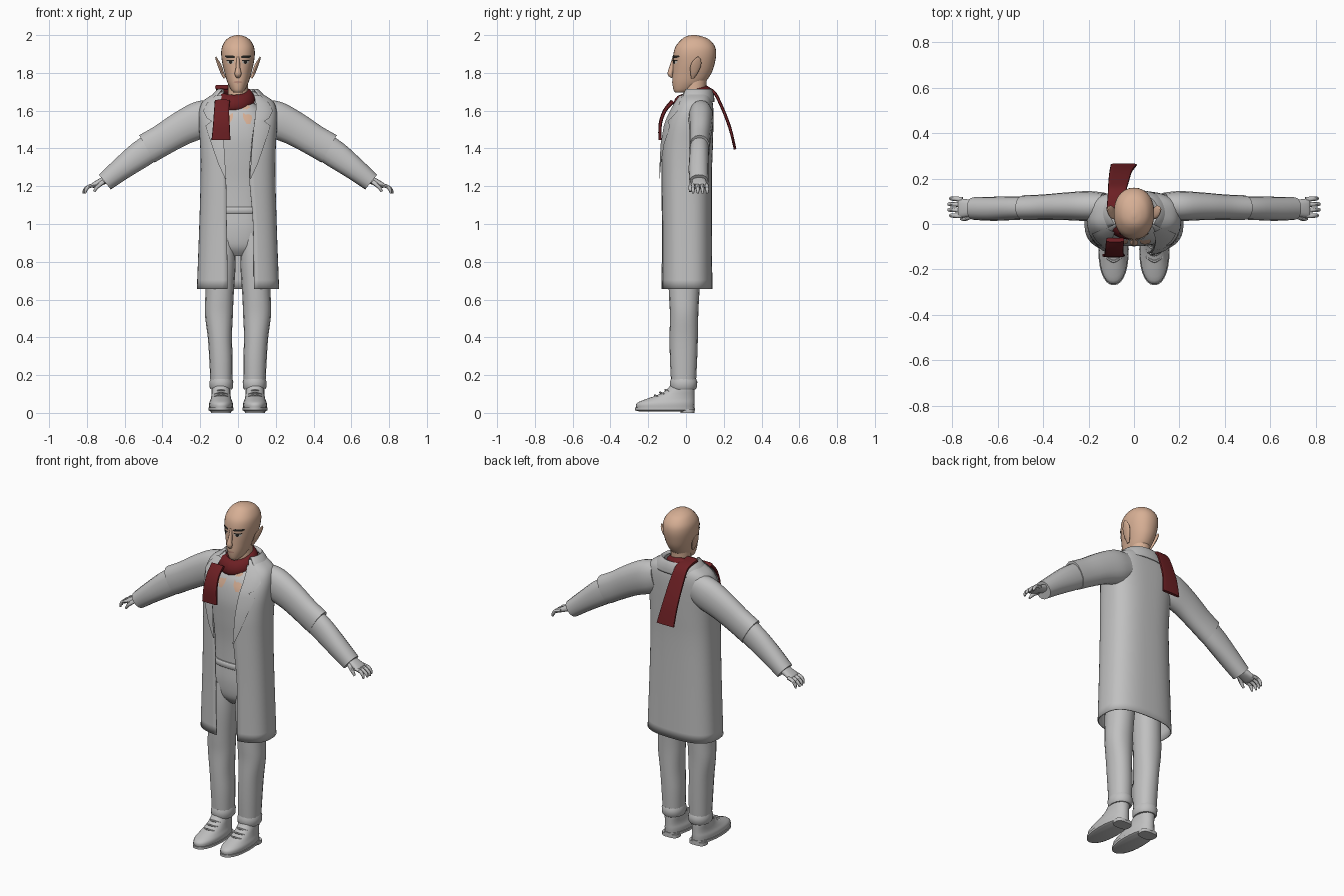
import bpy, bmesh, math
from mathutils import Vector


def material(name, rgb):
    m = bpy.data.materials.new(name)
    m.diffuse_color = (*rgb, 1)
    return m


GREY = material("light grey cloth", (0.53, 0.53, 0.53))
SKIN = material("skin", (0.68, 0.43, 0.30))
RED = material("dark red wool", (0.15, 0.014, 0.017))
DARK = material("dark hair", (0.02, 0.018, 0.015))
WHITE = material("eye white", (0.55, 0.52, 0.47))
LIP = material("lip", (0.50, 0.27, 0.20))


def spline(rows, k=5):
    """Smoothly resample a list of tuples (Catmull-Rom)."""
    out = []
    for i in range(len(rows) - 1):
        a, b, c, d = rows[max(i - 1, 0)], rows[i], rows[i + 1], rows[min(i + 2, len(rows) - 1)]
        for j in range(k):
            t = j / k
            out.append(tuple(0.5 * (2 * q + (r - p) * t + (2 * p - 5 * q + 4 * r - s) * t * t
                             + (3 * q - p - 3 * r + s) * t ** 3) for p, q, r, s in zip(a, b, c, d)))
    return out + [tuple(rows[-1])]


def skin_rings(name, rings, mat, closed=True, caps=True, front=False, thick=0):
    """Join rows of points into a smooth surface."""
    bm = bmesh.new()
    vs = [[bm.verts.new(p) for p in r] for r in rings]
    n = len(vs[0])
    for a, b in zip(vs, vs[1:]):
        for i in range(n if closed else n - 1):
            j = (i + 1) % n
            bm.faces.new((a[i], a[j], b[j], b[i]))
    if closed and caps:
        bm.faces.new(vs[0][::-1])
        bm.faces.new(vs[-1])
    bm.normal_update()
    if front:
        bmesh.ops.reverse_faces(bm, faces=[f for f in bm.faces if f.normal.y > 0])
    else:
        bmesh.ops.recalc_face_normals(bm, faces=bm.faces)
    me = bpy.data.meshes.new(name)
    bm.to_mesh(me)
    bm.free()
    me.materials.append(mat)
    ob = bpy.data.objects.new(name, me)
    bpy.context.collection.objects.link(ob)
    if thick:
        mod = ob.modifiers.new("thickness", "SOLIDIFY")
        mod.thickness, mod.offset = thick, -1
    bpy.ops.object.select_all(action="DESELECT")
    ob.select_set(True)
    bpy.context.view_layer.objects.active = ob
    bpy.ops.object.shade_smooth_by_angle(angle=math.radians(45))
    return ob


def power(v, p):
    return math.copysign(abs(v) ** p, v)


def section(level, t, p, cx=0):
    z, w, yf, yb = level[:4]
    return (cx + w * power(math.sin(t), p), (yf + yb) / 2 - (yb - yf) / 2 * power(math.cos(t), p), z)


def loft(name, levels, mat, p=0.9, cx=0, n=28):
    """Stack of rounded sections: (z, half width, y front, y back)."""
    return skin_rings(name, [[section(l, 2 * math.pi * i / n, p, cx) for i in range(n)] for l in levels], mat)


def tube(name, pts, u, mat, p=1.0, n=16, k=4, s=1):
    """Swept tube: (x, y, z, radius along u, other radius); s mirrors it."""
    pts, u, rings = spline(pts, k), Vector(u), []
    for i, q in enumerate(pts):
        tan = Vector(pts[min(i + 1, len(pts) - 1)][:3]) - Vector(pts[max(i - 1, 0)][:3])
        v = tan.cross(u).normalized()
        ring = []
        for j in range(n):
            a = 2 * math.pi * j / n
            c = Vector(q[:3]) + u * q[3] * power(math.cos(a), p) + v * q[4] * power(math.sin(a), p)
            ring.append((c.x * s, c.y, c.z))
        rings.append(ring)
    return skin_rings(name, rings, mat)


def surf_y(levels, x, z, p):
    """Front y of a lofted part at x, z."""
    for a, b in zip(levels, levels[1:]):
        if a[0] <= z <= b[0]:
            t = (z - a[0]) / (b[0] - a[0])
            w, yf, yb = [q + (r - q) * t for q, r in zip(a[1:4], b[1:4])]
            ang = math.asin(min(abs(x) / w, 0.999) ** (1 / p))
            return (yf + yb) / 2 - (yb - yf) / 2 * math.cos(ang) ** p
    return 0


def plate(name, rows, levels, mat, p, lift, s=1, n=6):
    """Thin patch hugging the front of a lofted part; rows are (z, x0, x1)."""
    grid = []
    for z, x0, x1 in rows:
        xs = [x0 + (x1 - x0) * i / n for i in range(n + 1)]
        grid.append([(x * s, surf_y(levels, x, z, p) - lift, z) for x in xs])
    return skin_rings(name, grid, mat, closed=False, front=True)


def oval(x, z, rx, rz):
    rows = []
    for i in range(9):
        a = math.pi * (i / 8 - 0.5)
        h = max(rx * math.cos(a), 0.0004)
        rows.append((z + rz * math.sin(a), x - h, x + h))
    return rows


# Head, neck and nose
head = spline([(1.695, .020, -.055, -.01), (1.71, .036, -.066, .04), (1.75, .056, -.072, .10),
               (1.80, .071, -.071, .135), (1.85, .083, -.069, .152), (1.90, .089, -.067, .16),
               (1.94, .084, -.055, .153), (1.975, .063, -.026, .125), (1.993, .035, .0, .085),
               (2.0, .008, .03, .05)])
loft("head", head, SKIN, 0.92)
loft("neck", [(1.52, .075, -.03, .10), (1.64, .055, -.015, .10), (1.77, .053, -.01, .11)], SKIN, 1)
tube("nose", [(0, -.058, 1.885, .008, .012), (0, -.074, 1.83, .011, .014),
              (0, -.083, 1.795, .018, .014), (0, -.070, 1.778, .010, .008)], (1, 0, 0), SKIN)
plate("mouth", oval(0, 1.751, .024, .006), head, LIP, .92, .003)

# Torso, hips and belt under the coat
torso = spline([(1.03, .135, -.085, .09), (1.2, .14, -.085, .10), (1.35, .155, -.095, .115),
                (1.47, .165, -.097, .12), (1.58, .14, -.075, .12), (1.65, .075, -.03, .10)])
loft("shirt", torso, GREY, 0.8)
loft("hips", spline([(.83, .06, -.05, .05), (.88, .125, -.085, .08), (.97, .145, -.095, .09),
                     (1.06, .137, -.09, .09)]), GREY, 0.85)
loft("belt", [(1.055, .138, -.092, .095), (1.06, .141, -.097, .10), (1.085, .141, -.097, .10),
              (1.09, .138, -.092, .095)], GREY, 0.8)

# Long open coat: z, half width, y front, y back, opening at -x, opening at +x
P = 0.75
coat = spline([(.655, .218, -.13, .14, .055, .085), (1.0, .205, -.13, .137, .06, .08),
               (1.25, .198, -.132, .137, .065, .06), (1.4, .20, -.13, .142, .085, .07),
               (1.52, .207, -.112, .145, .10, .085), (1.60, .205, -.08, .145, .105, .095),
               (1.65, .185, -.052, .14, .10, .095), (1.685, .135, -.03, .13, .085, .085),
               (1.70, .10, -.02, .12, .075, .075)])
rings = []
for l in coat:
    a0 = math.asin((l[5] / l[1]) ** (1 / P))
    a1 = 2 * math.pi - math.asin((l[4] / l[1]) ** (1 / P))
    rings.append([section(l, a0 + (a1 - a0) * i / 48, P) for i in range(49)])
skin_rings("coat", rings, GREY, closed=False, thick=.006)
collar = [(1.645, .165, -.06, .15), (1.68, .14, -.05, .148), (1.715, .105, -.03, .135), (1.70, .09, -.02, .12)]
skin_rings("collar", [[section(l, .9 + (2 * math.pi - 1.8) * i / 30, .9) for i in range(31)]
                      for l in spline(collar, 3)], GREY, closed=False, thick=.006)

for s, side in ((1, "left"), (-1, "right")):
    # Face details and pointed ears
    plate(side + "_eye", oval(.040, 1.857, .018, .009), head, WHITE, .92, .003, s)
    plate(side + "_iris", oval(.039, 1.857, .009, .009), head, DARK, .92, .005, s)
    plate(side + "_lash", [(1.863, .020, .062), (1.869, .022, .060)], head, DARK, .92, .005, s)
    plate(side + "_brow", [(1.880, .018, .06), (1.886, .016, .070), (1.893, .028, .068)], head, DARK, .92, .005, s)
    tube(side + "_ear", [(.070, .035, 1.772, .008, .006), (.083, .043, 1.80, .020, .009),
                         (.098, .052, 1.84, .028, .010), (.112, .060, 1.87, .018, .006),
                         (.118, .064, 1.885, .003, .003)], (0, 1, 0), SKIN, s=s)
    # Bare chest patches beside the shirt front
    plate(side + "_chest_skin", [(1.53, .045, .065), (1.56, .028, .075), (1.63, .025, .06)], torso, SKIN, .8, .004, s)
    # Lapels folded back on the coat
    plate(side + "_lapel", [(1.24, .062, .068), (1.32, .068, .105), (1.42, .074, .140), (1.52, .084, .172),
                            (1.545, .088, .140), (1.56, .09, .165), (1.60, .094, .185), (1.64, .094, .165),
                            (1.68, .085, .12)], coat, GREY, P, .010, s)
    # Sleeves in two overlapping parts
    tube(side + "_upper_sleeve", [(.13, .078, 1.575, .060, .085), (.20, .079, 1.552, .066, .098),
                                  (.30, .078, 1.505, .061, .090), (.40, .074, 1.445, .056, .083),
                                  (.482, .072, 1.398, .055, .083)], (0, 1, 0), GREY, .9, s=s)
    tube(side + "_lower_sleeve", [(.43, .072, 1.425, .050, .073), (.52, .070, 1.365, .052, .072),
                                  (.62, .067, 1.29, .053, .060), (.705, .068, 1.222, .050, .050)],
         (0, 1, 0), GREY, .9, s=s)
    # Hand with curled fingers and thumb
    tube(side + "_palm", [(.67, .07, 1.245, .026, .020), (.715, .07, 1.228, .036, .020),
                          (.765, .07, 1.205, .042, .014), (.772, .07, 1.202, .036, .008)], (0, 1, 0), GREY, .8, s=s)
    for i in range(4):
        y, r = .036 + .024 * i, .7 if i in (0, 3) else 1
        tube(f"{side}_finger_{i + 1}", [(.755, y, 1.208, .011, .010), (.79, y * 1.03, 1.198, .010, .010),
                                        (.79 + .022 * r, y * 1.04, 1.18, .009, .009),
                                        (.79 + .027 * r, y * 1.04, 1.162, .005, .005)],
             (0, 1, 0), GREY, n=8, s=s)
    tube(side + "_thumb", [(.71, .038, 1.225, .012, .012), (.742, .024, 1.20, .011, .011),
                           (.762, .022, 1.172, .006, .006)], (0, 1, 0), GREY, n=8, s=s)
    # Trouser leg and turned-up cuff
    tube(side + "_trouser_leg", [(.078, -.005, .95, .062, .085), (.088, -.008, .80, .076, .088),
                                 (.098, -.010, .62, .075, .080), (.101, -.010, .52, .074, .075),
                                 (.096, -.012, .40, .064, .075), (.090, -.013, .28, .062, .072),
                                 (.088, -.013, .16, .058, .066)], (1, 0, 0), GREY, .9, s=s)
    loft(side + "_cuff", [(.125, .056, -.078, .05), (.135, .062, -.085, .058), (.165, .063, -.085, .06),
                          (.18, .058, -.08, .054)], GREY, .95, .088 * s)
    # Shoe with sole, heel and laces
    shoe = spline([(.022, .062, -.262, .043), (.05, .063, -.262, .045), (.072, .055, -.215, .045),
                   (.095, .050, -.15, .045), (.12, .049, -.105, .045), (.15, .047, -.08, .043)], 3)
    loft(side + "_shoe", shoe, GREY, .9, .09 * s)
    loft(side + "_sole", [(.008, .056, -.25, .035), (.014, .067, -.27, .047), (.028, .067, -.27, .047)],
         GREY, .9, .09 * s)
    loft(side + "_heel", [(0, .052, -.03, .045), (.02, .052, -.03, .045)], GREY, .7, .09 * s)
    for i in range(3):
        y, z = -.165 + .028 * i, .094 + .014 * i
        tube(f"{side}_lace_{i + 1}", [(.055, y + .02, z - .010, .006, .005), (.09, y, z, .006, .005),
                                      (.125, y + .02, z - .010, .006, .005)], (0, 1, 0), GREY, n=6, s=s)

# Scarf loop tilted down at the front
loop = []
for i in range(33):
    a = 2 * math.pi * i / 32
    c, f = Vector((math.sin(a), -math.cos(a), 0)), (1 + math.cos(a)) / 2
    mid = Vector((-.022, .035, 1.705 - .065 * f)) + Vector((c.x * .083, c.y * .075, 0))
    loop.append([mid + c * (.027 * math.cos(b) - .010 * math.sin(b))
                 + Vector((0, 0, (.030 + .014 * f) * math.sin(b)))
                 for b in (2 * math.pi * j / 12 for j in range(12))])
skin_rings("scarf_loop", loop, RED, caps=False)
# Scarf ends, one hanging in front and one blown out behind
tube("scarf_front_end", [(-.083, -.07, 1.65, .040, .012), (-.087, -.112, 1.60, .040, .010),
                         (-.088, -.136, 1.53, .044, .009), (-.090, -.138, 1.445, .050, .008)],
     (1, 0, 0), RED, .5)
tube("scarf_back_end", [(-.085, .06, 1.725, .036, .012), (-.075, .14, 1.705, .040, .009),
                        (-.068, .185, 1.63, .045, .008), (-.058, .232, 1.51, .050, .008),
                        (-.045, .260, 1.395, .058, .007)], (1, 0, 0), RED, .5)
